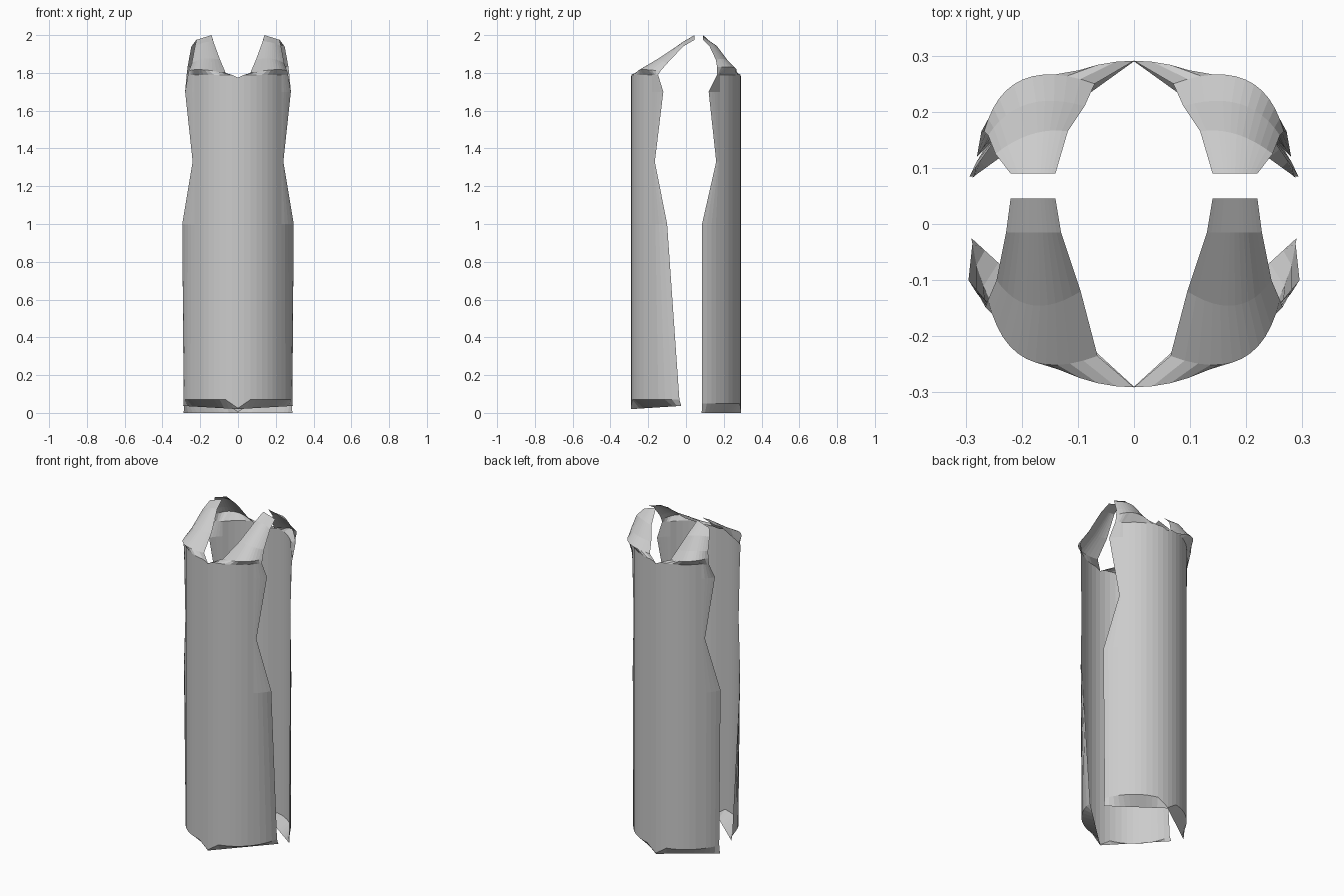
import bpy, bmesh, math
from mathutils import Vector

if "Cube" in bpy.data.objects:
    bpy.data.objects.remove(bpy.data.objects["Cube"])

RADIUS = 0.291
COLS = 12        # columns in half a panel
FIXED = 8        # columns that run straight up the panel
FIXED_ANGLE = math.radians(52)

cloth = bpy.data.materials.new("grey cloth")
cloth.use_nodes = True
grey = (0.6, 0.6, 0.6, 1)
cloth.diffuse_color = grey
cloth.node_tree.nodes["Principled BSDF"].inputs["Base Color"].default_value = grey


def body_row(edge, side):
    """Arc from the centre line to a side edge point."""
    x, y, z = edge
    end_angle = math.atan2(x, abs(y))
    end_radius = math.hypot(x, y)
    row = []
    for i in range(COLS + 1):
        f = max(0, (i - FIXED) / (COLS - FIXED))
        angle = FIXED_ANGLE * min(i / FIXED, 1)
        angle += (end_angle - FIXED_ANGLE) * f
        r = RADIUS + (end_radius - RADIUS) * f
        row.append(Vector((r * math.sin(angle), side * r * math.cos(angle), z)))
    return row


def span_row(start, end, bulge=(0, 0, 0)):
    """Line between two points, bowed in the middle."""
    a, b, c = Vector(start), Vector(end), Vector(bulge)
    ts = [i / COLS for i in range(COLS + 1)]
    return [a.lerp(b, t) + c * 4 * t * (1 - t) for t in ts]


def make_panel(name, side, hem, edges, yoke):
    rows = [span_row(*hem)]
    rows += [body_row(e, side) for e in edges]
    # the crease above the hem dips to meet it at the centre
    rows[1][0].z = hem[0][2] + 0.005
    rows[1][1].z = (rows[1][0].z + rows[1][2].z) / 2
    # the neckline dips slightly at the centre
    rows[-1][0].z -= 0.015
    rows += [span_row(*y) for y in yoke]

    bm = bmesh.new()
    grid = [[bm.verts.new(p) for p in row] for row in rows]
    for low, high in zip(grid, grid[1:]):
        for i in range(COLS):
            quad = [low[i], low[i + 1], high[i + 1], high[i]]
            bm.faces.new(quad if side < 0 else quad[::-1])
    mesh = bpy.data.meshes.new(name)
    bm.to_mesh(mesh)
    bm.free()
    mesh.materials.append(cloth)
    panel = bpy.data.objects.new(name, mesh)
    bpy.context.collection.objects.link(panel)
    mirror = panel.modifiers.new("Mirror", 'MIRROR')
    mirror.use_clip = True
    mirror.merge_threshold = 0.0005


# Front panel: hem chord, side edge, then neck-to-armhole rows
make_panel(
    "front_panel", -1,
    ((0, -0.29, 0.02), (0.29, -0.025, 0.037)),
    [(0.288, -0.035, 0.07), (0.295, -0.1, 1.0), (0.24, -0.165, 1.33),
     (0.28, -0.12, 1.7), (0.265, -0.148, 1.79)],
    [((0.065, -0.235, 1.8), (0.26, -0.135, 1.81), (0.03, -0.055, 0.012)),
     ((0.095, -0.12, 1.87), (0.245, -0.1, 1.85), (0.01, -0.035, 0.015)),
     ((0.13, -0.015, 1.965), (0.228, -0.015, 1.94), (0, 0, 0.008)),
     ((0.14, 0.045, 2.0), (0.22, 0.045, 1.975))])

# Back panel
make_panel(
    "back_panel", 1,
    ((0, 0.29, 0), (0.288, 0.083, 0)),
    [(0.284, 0.085, 0.05), (0.293, 0.085, 1.0), (0.24, 0.16, 1.33),
     (0.28, 0.12, 1.7), (0.272, 0.165, 1.79)],
    [((0.07, 0.25, 1.8), (0.267, 0.165, 1.83), (0.03, 0.05, 0.012)),
     ((0.088, 0.21, 1.85), (0.26, 0.158, 1.87), (0.015, 0.03, 0.012)),
     ((0.118, 0.165, 1.925), (0.247, 0.125, 1.94), (0, 0.015, 0.012)),
     ((0.14, 0.09, 2.0), (0.22, 0.09, 1.975))])
